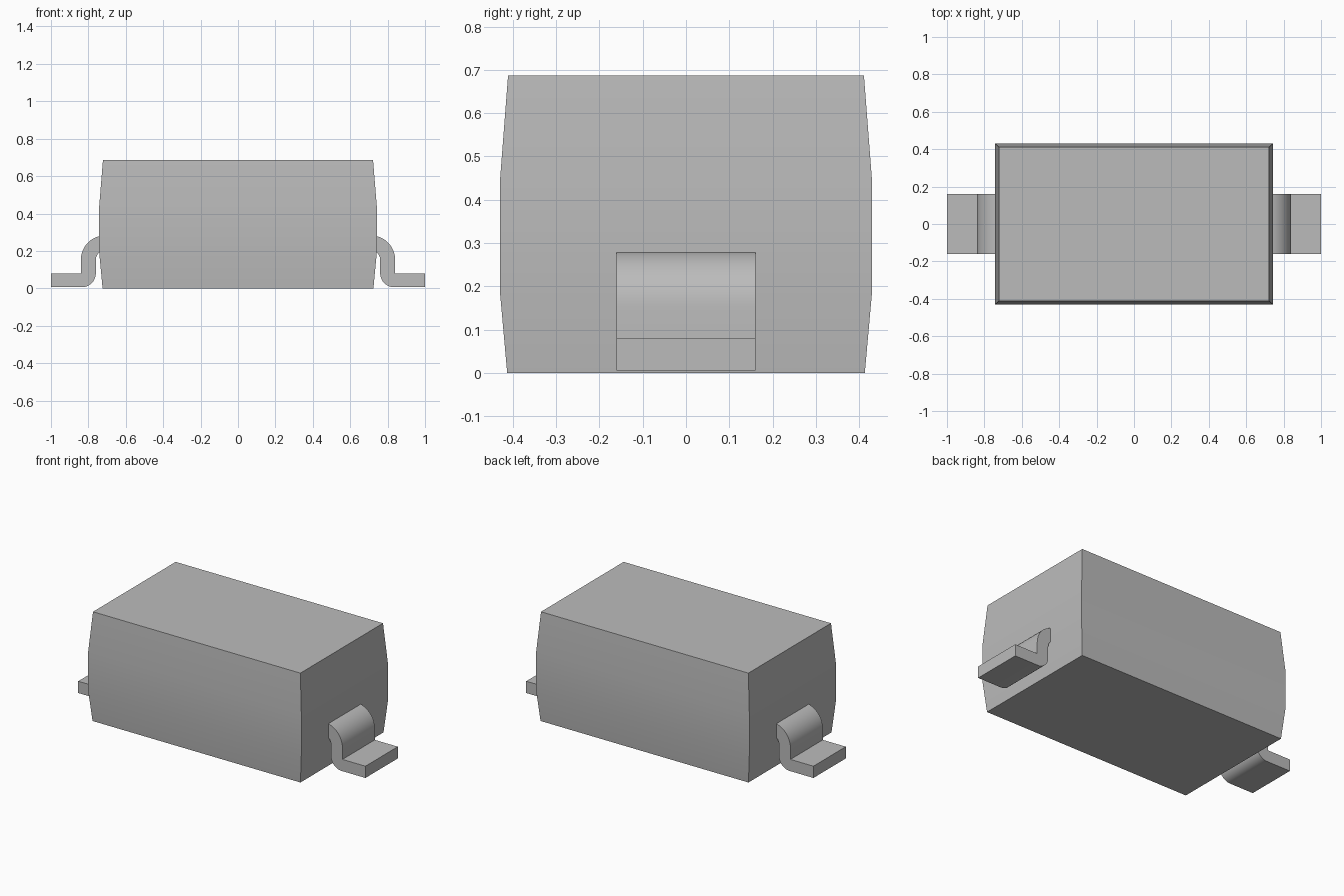
import bpy
import bmesh
from math import sin, cos, radians

cube = bpy.data.objects.get("Cube")
if cube:
    bpy.data.objects.remove(cube, do_unlink=True)

grey = bpy.data.materials.new("plain_grey")
grey.use_nodes = True
colour = (0.5, 0.5, 0.5, 1)
grey.diffuse_color = colour
grey.node_tree.nodes["Principled BSDF"].inputs["Base Color"].default_value = colour


def loft(name, rings):
    """Skin a closed solid through matching rings of points."""
    bm = bmesh.new()
    loops = [[bm.verts.new(p) for p in ring] for ring in rings]
    for a, b in zip(loops, loops[1:]):
        for i in range(len(a)):
            j = (i + 1) % len(a)
            bm.faces.new((a[i], a[j], b[j], b[i]))
    bm.faces.new(loops[0])
    bm.faces.new(loops[-1])
    bmesh.ops.recalc_face_normals(bm, faces=bm.faces)
    mesh = bpy.data.meshes.new(name)
    bm.to_mesh(mesh)
    bm.free()
    mesh.materials.append(grey)
    obj = bpy.data.objects.new(name, mesh)
    bpy.context.collection.objects.link(obj)
    bpy.ops.object.select_all(action='DESELECT')
    obj.select_set(True)
    bpy.context.view_layer.objects.active = obj
    bpy.ops.object.shade_smooth_by_angle(angle=radians(30))
    return obj


def arc(cx, cz, r, start, end, steps=10):
    angles = [radians(start + (end - start) * i / steps) for i in range(steps + 1)]
    return [(cx + r * cos(a), cz + r * sin(a)) for a in angles]


# Body: a block whose walls bulge slightly around a straight middle band
sections = [(0.724, 0.413, 0), (0.742, 0.43, 0.19),
            (0.742, 0.43, 0.44), (0.722, 0.411, 0.687)]
loft("body", [[(-x, -y, z), (x, -y, z), (x, y, z), (-x, y, z)]
              for x, y, z in sections])

# Leads: bent strips leaving each end wall, dropping and turning outward
profile = (arc(0.71, 0.153, 0.13, 90, 0)
           + [(0.84, 0.08), (1, 0.08), (1, 0.006)]
           + arc(0.835, 0.081, 0.075, 270, 180)
           + arc(0.71, 0.153, 0.05, 0, 90))
for side, name in ((1, "left_lead"), (-1, "right_lead")):
    loft(name, [[(side * x, y, z) for x, z in profile] for y in (-0.161, 0.161)])
